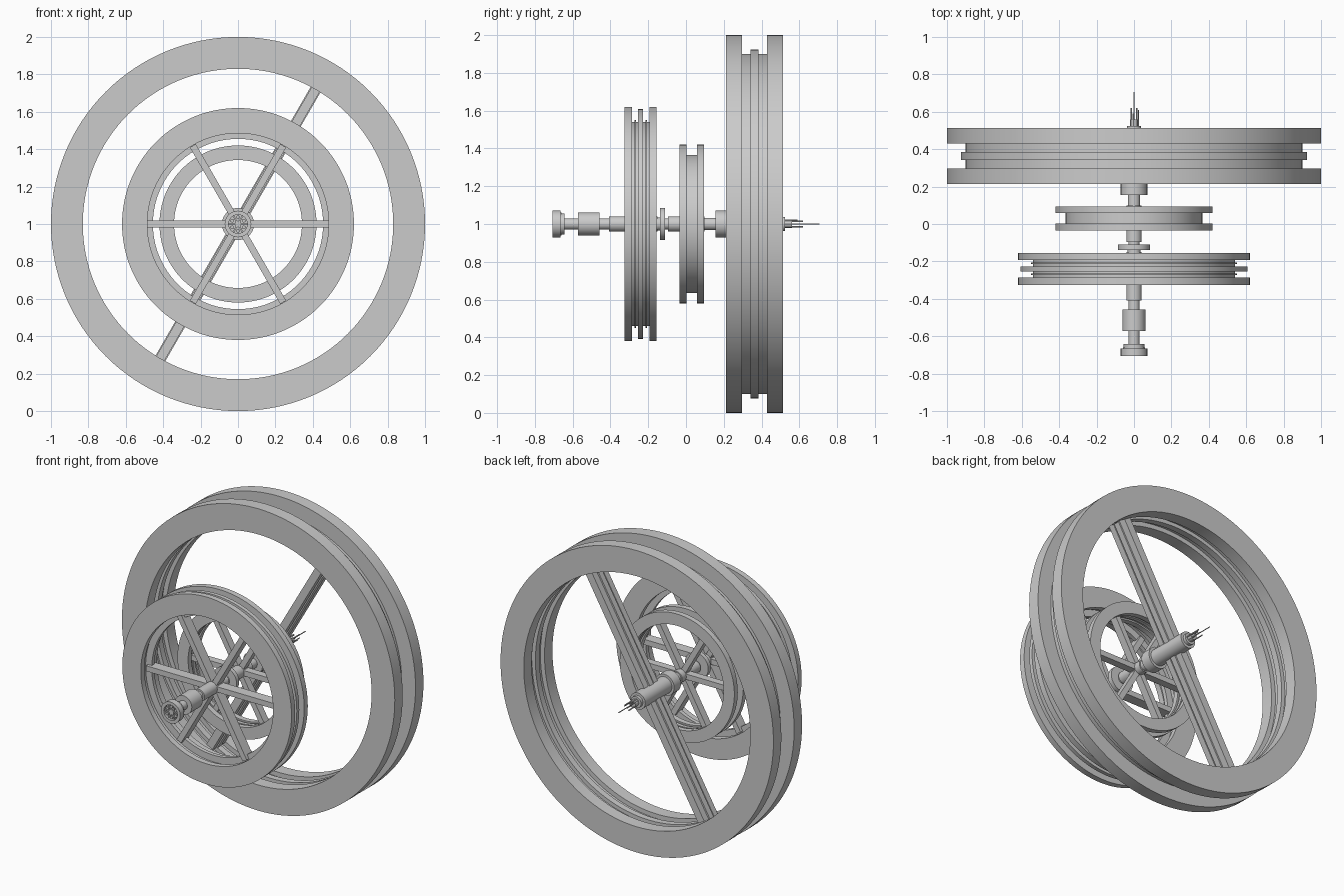
import bpy, bmesh, math
from mathutils import Matrix, Vector

if "Cube" in bpy.data.objects:
    bpy.data.objects.remove(bpy.data.objects["Cube"])

CZ = 1.0  # height of the common axis


def finish(name, bm, smooth=True):
    bmesh.ops.recalc_face_normals(bm, faces=bm.faces)
    me = bpy.data.meshes.new(name)
    bm.to_mesh(me)
    bm.free()
    ob = bpy.data.objects.new(name, me)
    bpy.context.collection.objects.link(ob)
    if smooth:
        bpy.ops.object.select_all(action='DESELECT')
        ob.select_set(True)
        bpy.context.view_layer.objects.active = ob
        bpy.ops.object.shade_smooth_by_angle(angle=math.radians(30))
    return ob


def lathe(name, profile, seg, closed=True, cx=0, cz=CZ):
    """Turn (radius, y) points around the y axis; open profiles get end caps."""
    bm = bmesh.new()
    rows = []
    for r, y in profile:
        rows.append([bm.verts.new((cx + r * math.cos(2 * math.pi * i / seg), y,
                                   cz + r * math.sin(2 * math.pi * i / seg))) for i in range(seg)])
    n = len(rows)
    for j in range(n if closed else n - 1):
        a, b = rows[j], rows[(j + 1) % n]
        for i in range(seg):
            k = (i + 1) % seg
            bm.faces.new((a[i], a[k], b[k], b[i]))
    if not closed:
        bm.faces.new(rows[0])
        bm.faces.new(rows[-1])
    return finish(name, bm)


def ring(name, yc, half, flange, r_out, r_in, groove, groove_in, rib, rib_in, rib_half):
    """Two flanges, a recessed web between them and a raised centre rib."""
    g = half - flange
    side = [(r_in, -half), (r_out, -half), (r_out, -g), (groove, -g)]
    if rib > groove:
        side += [(groove, -rib_half), (rib, -rib_half)]
    outer = side[1:] + [(r, -y) for r, y in reversed(side[1:])]
    inner = [(r_in, -half), (r_in, -g), (groove_in, -g), (groove_in, -rib_half), (rib_in, -rib_half)]
    inner = [(r, -y) for r, y in inner] + list(reversed(inner))
    return lathe(name, [(r, y + yc) for r, y in outer + inner], 128)


def spokes(name, angles, r0, r1, width, yc, depth):
    bm = bmesh.new()
    for a in angles:
        m = (Matrix.Translation((0, yc, CZ)) @ Matrix.Rotation(-math.radians(a), 4, 'Y')
             @ Matrix.Translation(((r0 + r1) / 2, 0, 0)) @ Matrix.Diagonal((r1 - r0, depth, width, 1)))
        bmesh.ops.create_cube(bm, size=1, matrix=m)
    return finish(name, bm, False)


six = range(0, 360, 60)

# Front ring
ring("front_ring", -0.24, 0.085, 0.038, 0.62, 0.485, 0.54, 0.50, 0.608, 0.455, 0.013)
for s in (-1, 1):
    lathe("front_ring_web_band", [(r, -0.24 + s * y) for r, y in
          [(0.51, 0.025), (0.55, 0.025), (0.55, 0.033), (0.51, 0.033)]], 128)
spokes("front_spokes", six, 0.02, 0.483, 0.036, -0.24, 0.07)

# Middle ring
ring("middle_ring", 0.03, 0.064, 0.036, 0.42, 0.342, 0.365, 0.352, 0, 0.345, 0.012)
spokes("middle_spokes", six, 0.02, 0.35, 0.036, 0.03, 0.05)

# Large rear ring
ring("rear_ring", 0.363, 0.15, 0.083, 1.0, 0.83, 0.90, 0.86, 0.925, 0.835, 0.021)
for off, w in ((-0.05, 0.05), (0, 0.06), (0.05, 0.05)):
    spokes("rear_spoke_bars", (60, 240), 0.02, 0.84, w, 0.363 + off, 0.04)
spokes("rear_spoke_core", (60, 240), 0.02, 0.84, 0.04, 0.363, 0.13)

# Central hub shaft
steps = [(-0.668, -0.642, 0.056), (-0.642, -0.572, 0.03), (-0.572, -0.458, 0.062),
         (-0.458, -0.408, 0.03), (-0.408, -0.15, 0.041), (-0.15, -0.138, 0.035),
         (-0.138, -0.11, 0.086), (-0.11, -0.095, 0.03), (-0.095, 0.098, 0.041),
         (0.098, 0.155, 0.033), (0.155, 0.225, 0.071), (0.225, 0.505, 0.055),
         (0.505, 0.525, 0.038), (0.525, 0.56, 0.022)]
prof = []
for y0, y1, r in steps:
    prof += [(r, y0), (r, y1)]
lathe("hub_shaft", prof, 32, False)

# Docking port at the front end
lathe("docking_collar", [(0.071, -0.706), (0.071, -0.665), (0.05, -0.665), (0.05, -0.706)], 32)
lathe("docking_floor", [(0.06, -0.685), (0.06, -0.66)], 32, False)
lathe("docking_core", [(0.018, -0.70), (0.018, -0.67)], 16, False)
for a in six:
    t = math.radians(a + 30)
    lathe("docking_clamp", [(0.01, -0.698), (0.01, -0.68)], 10, False,
          0.036 * math.cos(t), CZ + 0.036 * math.sin(t))
spokes("docking_struts", six, 0.01, 0.055, 0.008, -0.685, 0.02)

# Antenna cluster at the rear end
for x, z, r, y in ((0, 0, 0.003, 0.706), (0.014, 0.014, 0.004, 0.62), (-0.014, 0.014, 0.004, 0.60),
                   (0.014, -0.014, 0.004, 0.60), (-0.014, -0.014, 0.004, 0.62),
                   (0.025, 0, 0.003, 0.61), (-0.004, 0.02, 0.005, 0.59)):
    lathe("antenna", [(r, 0.51), (r, y)], 8, False, x, CZ + z)
